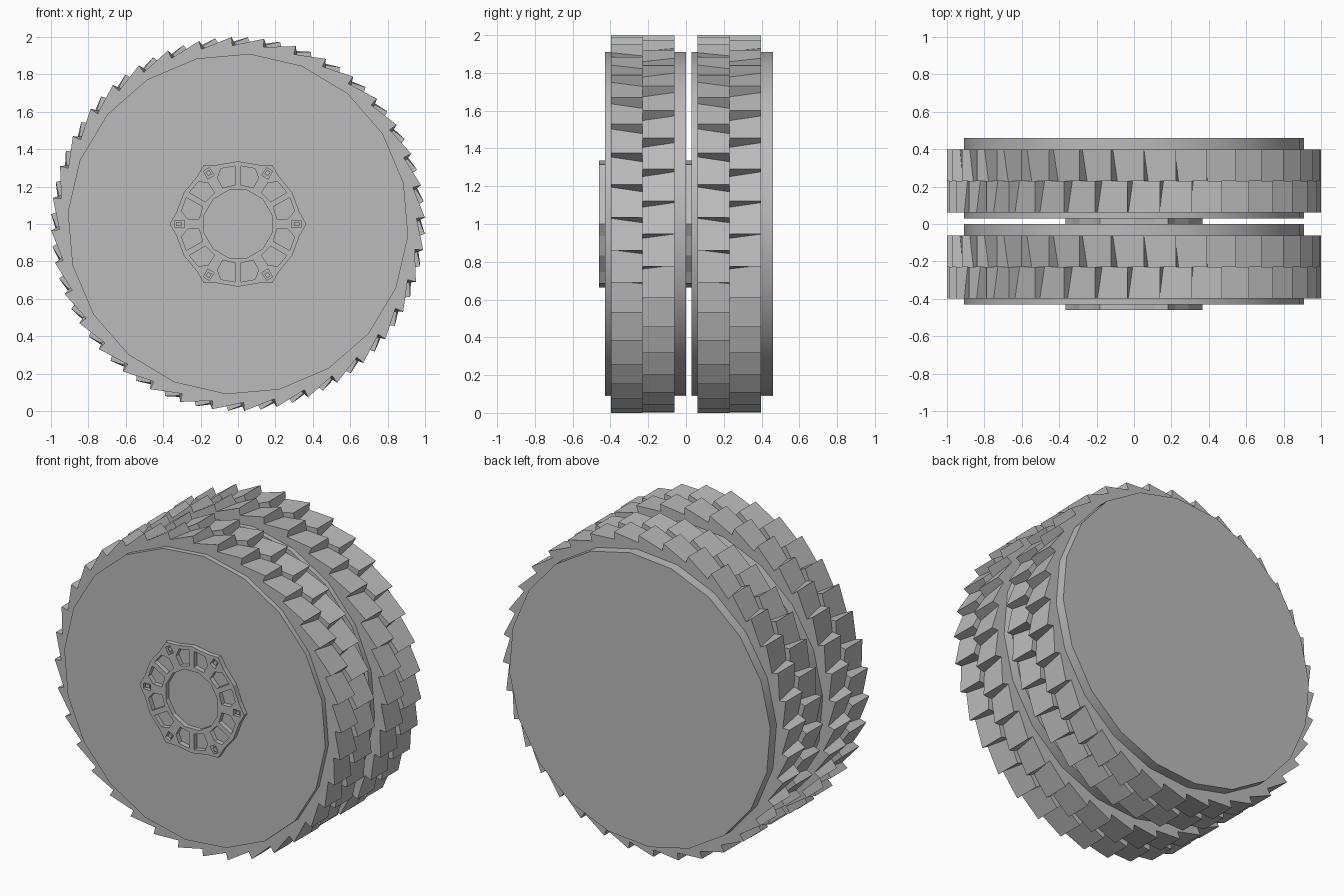
import bpy, bmesh
from math import sin, cos, radians

cube = bpy.data.objects.get("Cube")
if cube:
    bpy.data.objects.remove(cube, do_unlink=True)

grey = bpy.data.materials.new("plain_grey")
grey.use_nodes = True
tint = (0.5, 0.5, 0.5, 1)
grey.diffuse_color = tint
grey.node_tree.nodes["Principled BSDF"].inputs["Base Color"].default_value = tint


def polar(r, deg, y):
    """Point on the wheel plane, with the axle at z = 1."""
    return (r * cos(radians(deg)), y, 1 + r * sin(radians(deg)))


def finish(bm, name, smooth=False):
    bmesh.ops.recalc_face_normals(bm, faces=bm.faces)
    mesh = bpy.data.meshes.new(name)
    bm.to_mesh(mesh)
    bm.free()
    mesh.materials.append(grey)
    obj = bpy.data.objects.new(name, mesh)
    bpy.context.collection.objects.link(obj)
    if smooth:
        bpy.ops.object.select_all(action='DESELECT')
        obj.select_set(True)
        bpy.context.view_layer.objects.active = obj
        bpy.ops.object.shade_smooth_by_angle(angle=radians(30))
    return obj


def prism(bm, front, back):
    """Solid between two matching rings of points."""
    a = [bm.verts.new(p) for p in front]
    b = [bm.verts.new(p) for p in back]
    bm.faces.new(a)
    bm.faces.new(b[::-1])
    for i in range(len(a)):
        j = (i + 1) % len(a)
        bm.faces.new((a[i], a[j], b[j], b[i]))


def core(name, y0, y1):
    bm = bmesh.new()
    angles = [18 * i - 4 for i in range(20)]
    prism(bm, [polar(0.912, a, y0) for a in angles],
          [polar(0.912, a, y1) for a in angles])
    finish(bm, name, smooth=True)


TEETH = 36


def tread_row(name, y_outer, y_mid, phase):
    """Ring of saw teeth, with the foot of each step skewed across the row."""
    def ring(y, r_low, skew):
        pts = []
        for i in range(TEETH):
            a = 360 / TEETH * i + phase
            pts += [polar(r_low, a - skew, y), polar(1.0, a, y)]
        return pts
    bm = bmesh.new()
    prism(bm, ring(y_outer, 0.955, 0.2), ring(y_mid, 0.945, 1.6))
    finish(bm, name)


def hub(name, y0, y1):
    bm = bmesh.new()
    edges = []

    def loop(points):
        vs = [bm.verts.new(polar(r, a, y0)) for r, a in points]
        edges.extend(bm.edges.new((v, vs[i - 1])) for i, v in enumerate(vs))

    outline, bore = [], [(0.187, 30 * i + 15) for i in range(12)]
    window = [(0.21, 7), (0.27, 6), (0.31, 13), (0.31, 27), (0.21, 26)]
    for k in range(0, 360, 60):
        outline += [(0.365, k), (0.335, k + 11), (0.335, k + 30), (0.335, k + 49)]
        loop([(r, k + a) for r, a in window])
        loop([(r, k - a) for r, a in window])
        # bolt socket
        loop([(0.29, k - 4), (0.338, k - 3), (0.338, k + 3), (0.29, k + 4)])
    loop(outline)
    loop(bore)
    bmesh.ops.triangle_fill(bm, use_beauty=True, edges=edges, normal=(0, -1, 0))
    ext = bmesh.ops.extrude_face_region(bm, geom=bm.faces[:], use_keep_orig=True)
    for v in ext["geom"]:
        if isinstance(v, bmesh.types.BMVert):
            v.co.y = y1
    # bolt studs sit inside the sockets
    for k in range(0, 360, 60):
        stud = [(0.302, k - 2), (0.328, k - 2), (0.328, k + 2), (0.302, k + 2)]
        prism(bm, [polar(r, a, y0 + 0.008) for r, a in stud],
              [polar(r, a, y1) for r, a in stud])
    finish(bm, name)


# two matching wheels on one axle
for side, start in (("front", -0.43), ("rear", 0.03)):
    mid = -0.23 if side == "front" else 0.23
    core(side + "_wheel_core", start, start + 0.43)
    tread_row(side + "_tread_outer_row", mid - 0.168, mid, 2)
    tread_row(side + "_tread_inner_row", mid + 0.168, mid, 7)
    hub(side + "_hub_ring", start - 0.03, start)
